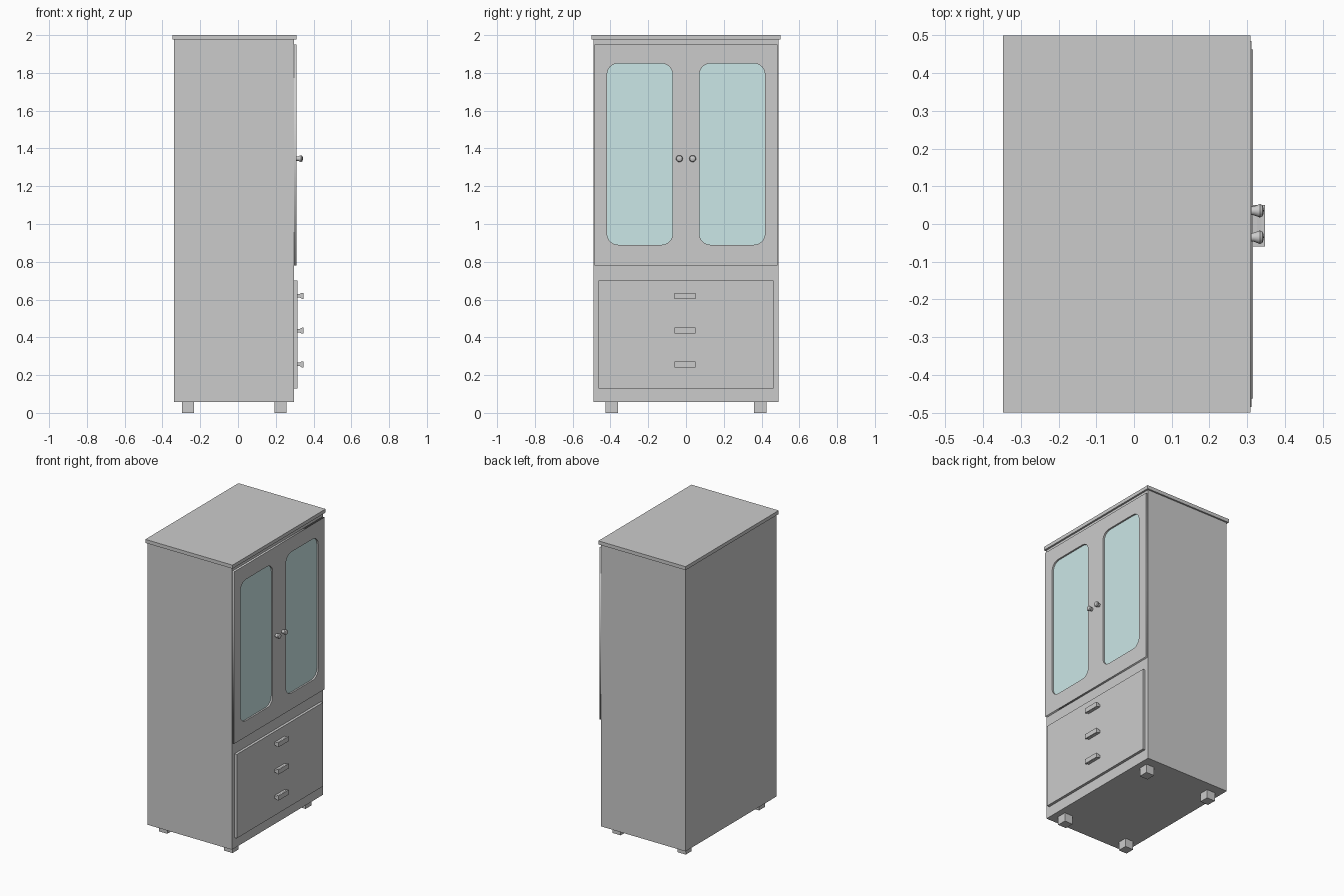
import bpy, bmesh, math
from mathutils import Matrix

if "Cube" in bpy.data.objects:
    bpy.data.objects.remove(bpy.data.objects["Cube"])

# local x -> world y, local y -> world z, local z -> world x (front panels face +x)
FACE_X = Matrix.Rotation(math.pi / 2, 4, 'Z') @ Matrix.Rotation(math.pi / 2, 4, 'X')


def add_mesh(name, bm):
    bmesh.ops.recalc_face_normals(bm, faces=bm.faces)
    me = bpy.data.meshes.new(name)
    bm.to_mesh(me)
    bm.free()
    ob = bpy.data.objects.new(name, me)
    bpy.context.collection.objects.link(ob)
    return ob


def box(name, x, y, z):
    bm = bmesh.new()
    bmesh.ops.create_cube(bm, size=1)
    for v in bm.verts:
        v.co = [a[0] + (c + 0.5) * (a[1] - a[0]) for a, c in zip((x, y, z), v.co)]
    return add_mesh(name, bm)


def rounded_rect(y0, y1, z0, z1, r, steps=6):
    pts = []
    corners = ((y1 - r, z1 - r), (y0 + r, z1 - r), (y0 + r, z0 + r), (y1 - r, z0 + r))
    for q, (cy, cz) in enumerate(corners):
        for i in range(steps + 1):
            a = math.pi / 2 * (q + i / steps)
            pts.append((cy + r * math.cos(a), cz + r * math.sin(a)))
    return pts


def panel(name, outlines, x0, x1):
    """Flat plate in the yz plane; later outlines cut holes in the first."""
    cu = bpy.data.curves.new(name, 'CURVE')
    cu.dimensions, cu.fill_mode = '2D', 'BOTH'
    cu.extrude = (x1 - x0) / 2
    for pts in outlines:
        sp = cu.splines.new('POLY')
        sp.points.add(len(pts) - 1)
        for p, (y, z) in zip(sp.points, pts):
            p.co = (y, z, 0, 1)
        sp.use_cyclic_u = True
    ob = bpy.data.objects.new(name, cu)
    bpy.context.collection.objects.link(ob)
    ob.matrix_world = Matrix.Translation(((x0 + x1) / 2, 0, 0)) @ FACE_X
    bpy.ops.object.select_all(action='DESELECT')
    ob.select_set(True)
    bpy.context.view_layer.objects.active = ob
    bpy.ops.object.convert(target='MESH')
    return bpy.context.object


def knob(name, y, z):
    profile = [(0.308, 0), (0.308, 0.011), (0.318, 0.012), (0.334, 0.018),
               (0.340, 0.015), (0.343, 0.008), (0.344, 0)]
    bm = bmesh.new()
    vs = [bm.verts.new((x, r, 0)) for x, r in profile]
    es = [bm.edges.new(p) for p in zip(vs, vs[1:])]
    bmesh.ops.spin(bm, geom=vs + es, axis=(1, 0, 0), cent=(0, 0, 0),
                   angle=math.tau, steps=16)
    bmesh.ops.remove_doubles(bm, verts=bm.verts, dist=1e-5)
    ob = add_mesh(name, bm)
    ob.location = (0, y, z)
    bpy.ops.object.select_all(action='DESELECT')
    ob.select_set(True)
    bpy.context.view_layer.objects.active = ob
    bpy.ops.object.shade_smooth_by_angle(angle=math.radians(35))


def handle(name, z):
    # narrow stem flaring to a flat grip, extruded along y
    half = [(0.313, 0.009), (0.326, 0.009), (0.338, 0.016), (0.347, 0.016)]
    prof = half + [(x, -h) for x, h in reversed(half)]
    bm = bmesh.new()
    f = bm.faces.new([bm.verts.new((x, -0.06, z + h)) for x, h in prof])
    ext = bmesh.ops.extrude_face_region(bm, geom=[f], use_keep_orig=True)['geom']
    bmesh.ops.translate(bm, vec=(0, 0.11, 0),
                        verts=[g for g in ext if isinstance(g, bmesh.types.BMVert)])
    add_mesh(name, bm)


glass = bpy.data.materials.new("glass")
glass.diffuse_color = (0.6, 0.8, 0.8, 1)
glass.use_nodes = True
glass.node_tree.nodes["Principled BSDF"].inputs["Base Color"].default_value = glass.diffuse_color

# carcass and top board
box("cabinet_body", (-0.339, 0.297), (-0.489, 0.489), (0.058, 1.976))
box("top_board", (-0.347, 0.309), (-0.5, 0.5), (1.976, 2.0))

# door front with two rounded windows
windows = [rounded_rect(-0.418, -0.071, 0.89, 1.85, 0.058),
           rounded_rect(0.071, 0.418, 0.89, 1.85, 0.058)]
outer = [(-0.485, 0.78), (0.485, 0.78), (0.485, 1.95), (-0.485, 1.95)]
panel("door_front", [outer] + windows, 0.296, 0.311)
for side, w in zip(("left", "right"), windows):
    panel("window_glass_" + side, [w], 0.294, 0.300).data.materials.append(glass)

# door knobs
for side, y in (("left", -0.035), ("right", 0.035)):
    knob("door_knob_" + side, y, 1.346)

# drawer front and handles
box("drawer_front", (0.296, 0.315), (-0.462, 0.462), (0.13, 0.70))
for i, z in enumerate((0.257, 0.435, 0.62)):
    handle(f"drawer_handle_{i + 1}", z)

# feet
for fx, x in (("back", -0.265), ("front", 0.225)):
    for fy, y in (("left", -0.393), ("right", 0.393)):
        box(f"{fx}_{fy}_foot", (x - 0.031, x + 0.031), (y - 0.032, y + 0.032), (0, 0.06))
